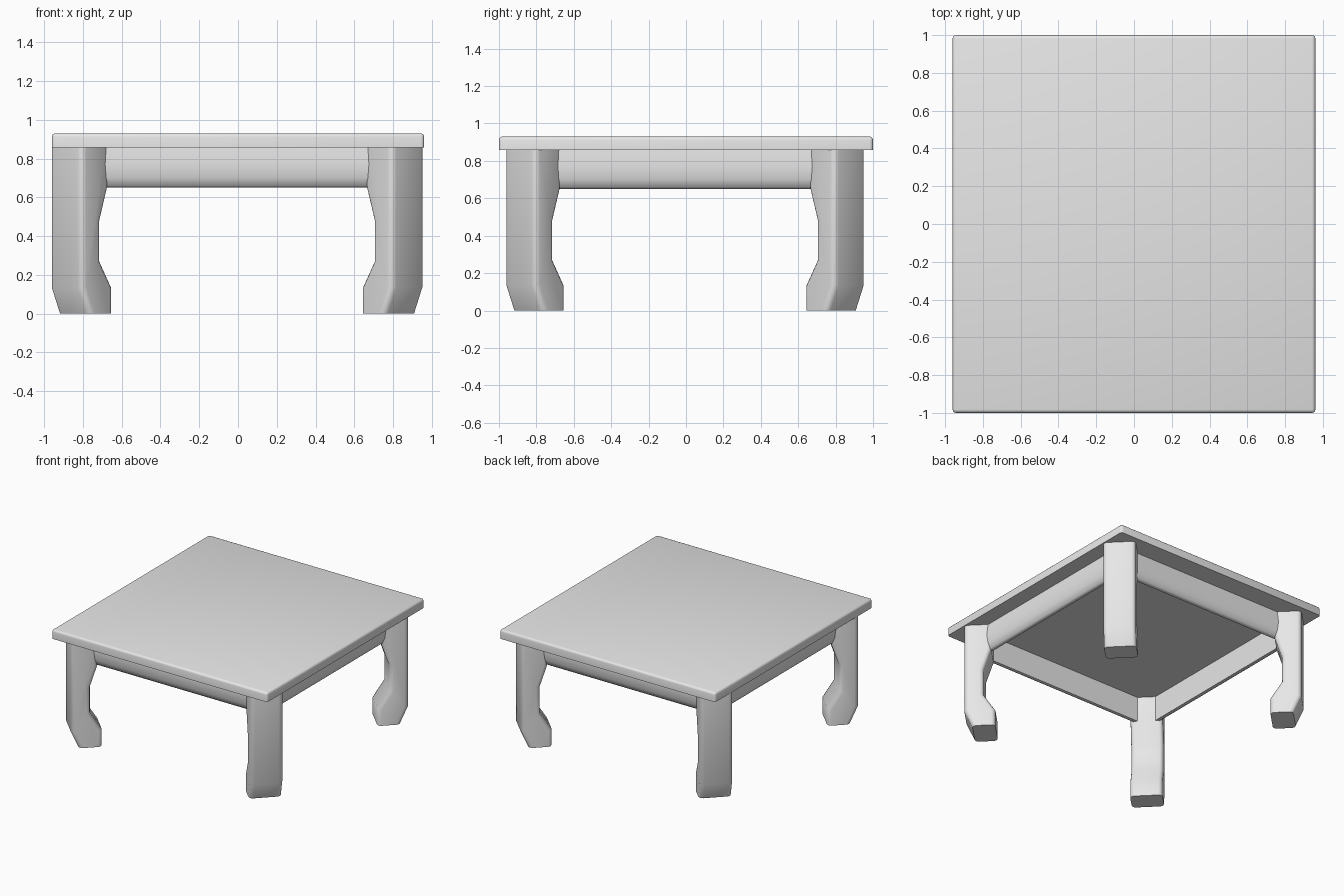
import bpy, bmesh, math
from mathutils import Matrix, Vector

cube = bpy.data.objects.get("Cube")
if cube:
    bpy.data.objects.remove(cube, do_unlink=True)

TOP_UNDER, TOP = 0.857, 0.93
LEG_SHIFT = Vector((-0.005, -0.005, 0))

grey = bpy.data.materials.new("light_grey")
grey.use_nodes = True
grey.diffuse_color = (0.8, 0.8, 0.8, 1)
grey.node_tree.nodes["Principled BSDF"].inputs["Base Color"].default_value = (0.8, 0.8, 0.8, 1)


def finish(bm, name, angle):
    """Turn a bmesh into a smooth-shaded object."""
    bmesh.ops.recalc_face_normals(bm, faces=bm.faces)
    mesh = bpy.data.meshes.new(name)
    bm.to_mesh(mesh)
    bm.free()
    mesh.materials.append(grey)
    obj = bpy.data.objects.new(name, mesh)
    bpy.context.collection.objects.link(obj)
    bpy.ops.object.select_all(action='DESELECT')
    obj.select_set(True)
    bpy.context.view_layer.objects.active = obj
    bpy.ops.object.shade_smooth_by_angle(angle=math.radians(angle))
    return obj


def prism(profile, width):
    """Extrude an (x, z) profile along y, centred on y = 0."""
    bm = bmesh.new()
    face = bm.faces.new([bm.verts.new((x, -width / 2, z)) for x, z in profile])
    ext = bmesh.ops.extrude_face_region(bm, geom=[face])
    moved = [v for v in ext["geom"] if isinstance(v, bmesh.types.BMVert)]
    bmesh.ops.translate(bm, verts=moved, vec=(0, width, 0))
    return bm


# Tabletop: thin slab with softened edges
bm = bmesh.new()
bmesh.ops.create_cube(bm, size=1)
bmesh.ops.transform(bm, matrix=Matrix.Diagonal((1.92, 2.0, TOP - TOP_UNDER, 1)), verts=bm.verts)
bmesh.ops.translate(bm, verts=bm.verts, vec=(0, 0, (TOP + TOP_UNDER) / 2))
rim = [e for e in bm.edges if sum(v.co.z for v in e.verts) / 2 > TOP_UNDER + 0.01]
bmesh.ops.bevel(bm, geom=rim, offset=0.018, segments=3, profile=0.5, affect='EDGES')
finish(bm, "tabletop", 40)

# Leg: side profile, distance from the centre along the diagonal against height
leg_profile = [(1.19, 0), (1.25, 0.135), (1.25, TOP_UNDER), (1.05, TOP_UNDER),
               (1.05, 0.65), (1.106, 0.48), (1.106, 0.27), (1.02, 0.135), (1.02, 0)]

# Apron: thin rail with a bowed outer face and a rounded lower edge
apron_profile = [(0.842, TOP_UNDER), (0.85, 0.77), (0.842, 0.70), (0.825, 0.66),
                 (0.81, 0.65), (0.79, 0.655), (0.79, TOP_UNDER)]

corners = ["back_left", "back_right", "front_right", "front_left"]
sides = ["left", "back", "right", "front"]

for i in range(4):
    turn = i * math.pi / 2

    bm = prism(leg_profile, 0.24)
    rounded = []
    for e in bm.edges:
        a, b = e.verts[0].co, e.verts[1].co
        along_profile = abs(a.y - b.y) < 0.001
        level = abs(a.z - b.z) < 0.001
        if along_profile and not level:
            rounded.append(e)
    bmesh.ops.bevel(bm, geom=rounded, offset=0.03, segments=3, profile=0.5, affect='EDGES')
    bm.transform(Matrix.Translation(LEG_SHIFT) @ Matrix.Rotation(turn + math.pi / 4, 4, 'Z'))
    finish(bm, corners[i] + "_leg", 45)

    bm = prism(apron_profile, 1.6)
    bm.transform(Matrix.Translation(LEG_SHIFT) @ Matrix.Rotation(turn, 4, 'Z'))
    finish(bm, sides[i] + "_apron", 50)
